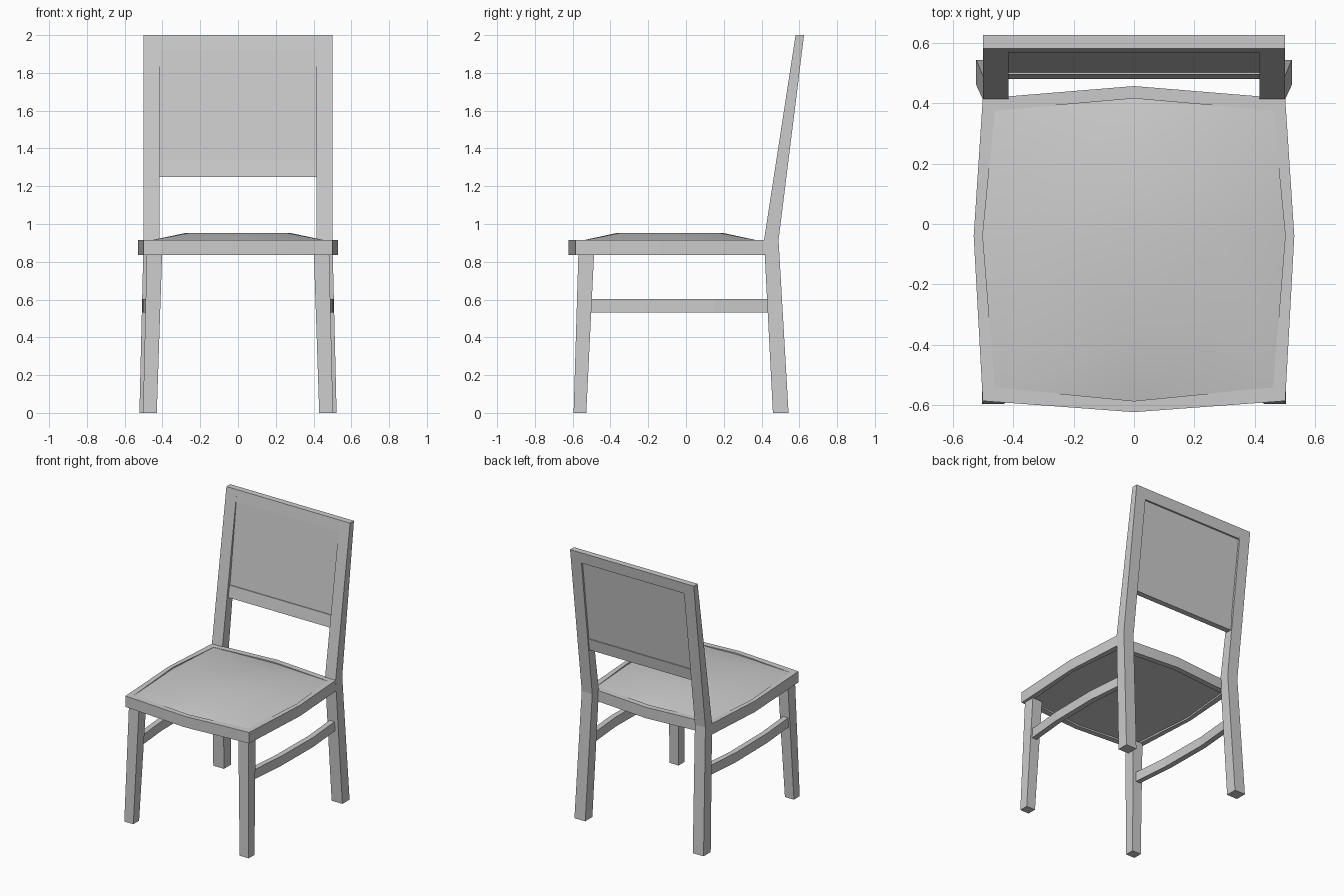
import bpy

if "Cube" in bpy.data.objects:
    bpy.data.objects.remove(bpy.data.objects["Cube"])


def loft(name, rings, mirror=False):
    """Skin equal-sized point rings, cap both ends, optionally mirror across x."""
    n = len(rings[0])
    verts = [p for r in rings for p in r]
    faces = [tuple(range(n))[::-1], tuple(range(len(verts) - n, len(verts)))]
    for k in range(len(rings) - 1):
        for i in range(n):
            j = (i + 1) % n
            faces.append((k * n + i, k * n + j, (k + 1) * n + j, (k + 1) * n + i))
    me = bpy.data.meshes.new(name)
    me.from_pydata(verts, [], faces)
    ob = bpy.data.objects.new(name, me)
    bpy.context.collection.objects.link(ob)
    bpy.context.view_layer.objects.active = ob
    ob.select_set(True)
    bpy.ops.object.mode_set(mode='EDIT')
    bpy.ops.mesh.select_all(action='SELECT')
    bpy.ops.mesh.normals_make_consistent(inside=False)
    bpy.ops.object.mode_set(mode='OBJECT')
    ob.select_set(False)
    if mirror:
        ob.modifiers.new("mirror", 'MIRROR')
    return ob


def rect(x0, x1, y0, y1, z):
    return [(x0, y0, z), (x1, y0, z), (x1, y1, z), (x0, y1, z)]


def outline(cx, yf, yb, mx, myf, myb, z, zm=None):
    """Bowed rectangle: corners at z plus pushed-out side midpoints at zm."""
    ym = (yf + yb) / 2 + 0.045
    zm = z if zm is None else zm
    return [(-cx, yf, z), (0, myf, zm), (cx, yf, z), (mx, ym, zm),
            (cx, yb, z), (0, myb, zm), (-cx, yb, z), (-mx, ym, zm)]


# Seat: shallow recess below, rim, small step at the side midpoints, domed top
rim = (0.5, -0.585, 0.415, 0.53, -0.622, 0.456)
inner = (0.46, -0.54, 0.375, 0.5, -0.585, 0.415)
seat = loft("seat", [outline(*inner, 0.847), outline(*inner, 0.835),
                     outline(*rim, 0.835), outline(*rim, 0.915),
                     outline(*inner, 0.915), outline(*inner, 0.914, 0.905),
                     outline(0.26, -0.35, 0.18, 0.28, -0.37, 0.20, 0.952)])
seat.select_set(True)
bpy.ops.object.shade_smooth_by_angle(angle=0.5)
seat.select_set(False)

# Front legs
loft("front_leg", [rect(0.43, 0.503, -0.595, -0.528, 0),
                   rect(0.402, 0.483, -0.57, -0.487, 0.836)], True)

# Back legs run up into the leaning back posts
loft("back_leg_post", [rect(0.435, 0.522, 0.46, 0.543, 0),
                       rect(0.415, 0.5, 0.413, 0.49, 0.915),
                       rect(0.415, 0.5, 0.58, 0.625, 2.0)], True)


# Bowed side stretchers
def section(x, y):
    return [(x - 0.04, y, 0.532), (x, y, 0.532), (x, y, 0.602), (x - 0.04, y, 0.602)]


loft("side_stretcher", [section(0.476, -0.51), section(0.502, -0.22),
                        section(0.506, 0.15), section(0.48, 0.44)], True)

# Backrest: lower rail, upright recessed panel, top rail
loft("back_lower_rail", [rect(-0.416, 0.416, 0.48, 0.522, 1.25),
                         rect(-0.416, 0.416, 0.495, 0.535, 1.335)])
loft("back_panel", [rect(-0.416, 0.416, 0.501, 0.528, 1.335),
                    rect(-0.416, 0.416, 0.573, 0.602, 1.92)])
loft("back_top_rail", [rect(-0.415, 0.415, 0.5677, 0.615, 1.92),
                       rect(-0.415, 0.415, 0.58, 0.625, 2.0)])
